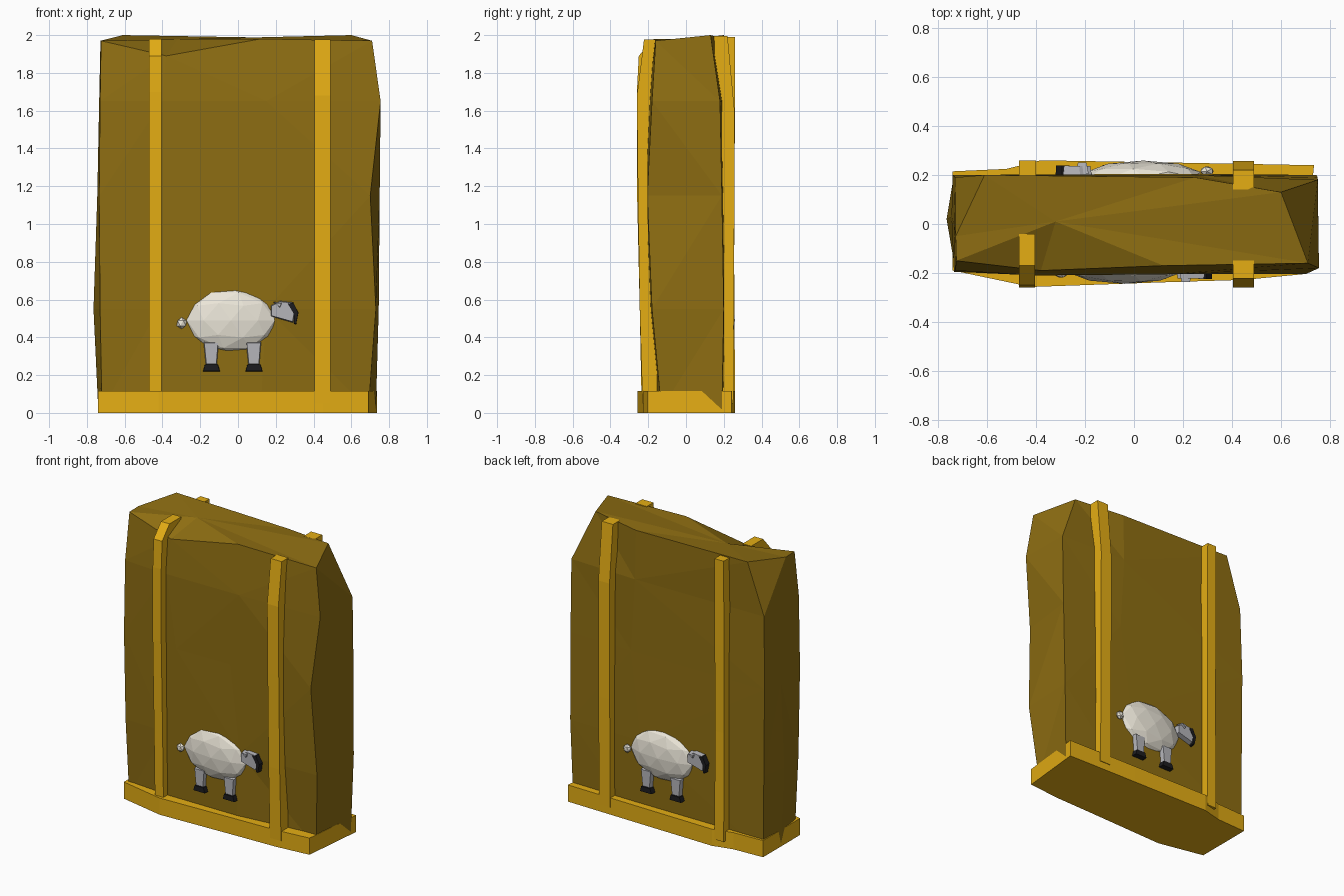
import bpy, bmesh
from mathutils import Matrix, Vector
from math import pi

if "Cube" in bpy.data.objects:
    bpy.data.objects.remove(bpy.data.objects["Cube"])


def material(name, r, g, b):
    m = bpy.data.materials.new(name)
    m.diffuse_color = (r, g, b, 1)
    m.use_nodes = True
    m.node_tree.nodes["Principled BSDF"].inputs["Base Color"].default_value = m.diffuse_color
    return m


STONE = material("dark_ochre", 0.27, 0.155, 0.006)
TRIM = material("gold_trim", 0.78, 0.42, 0.007)
WOOL = material("wool", 0.83, 0.79, 0.69)
SKIN = material("grey_skin", 0.46, 0.46, 0.49)
BLACK = material("black", 0.012, 0.012, 0.014)


def finish(name, bm, mat, matrix=Matrix()):
    bm.transform(matrix)
    bmesh.ops.recalc_face_normals(bm, faces=bm.faces)
    me = bpy.data.meshes.new(name)
    bm.to_mesh(me)
    bm.free()
    me.materials.append(mat)
    ob = bpy.data.objects.new(name, me)
    bpy.context.collection.objects.link(ob)
    return ob


def prism(name, pts, offset, mat, matrix=Matrix(), inset=1.0):
    """Extrude a closed 3D outline by offset, optionally shrinking the far end."""
    bm = bmesh.new()
    pts = [Vector(p) for p in pts]
    mid = sum(pts, Vector()) / len(pts)
    a = [bm.verts.new(p) for p in pts]
    b = [bm.verts.new(mid + (p - mid) * inset + Vector(offset)) for p in pts]
    n = len(pts)
    bm.faces.new(a)
    bm.faces.new(b)
    for i in range(n):
        bm.faces.new((a[i], a[(i + 1) % n], b[(i + 1) % n], b[i]))
    return finish(name, bm, mat, matrix)


# Hewn slab: uneven rings stacked from bottom to top, capped by a fan
levels = [0.02, 0.55, 1.15, 1.65]
top_z = [1.97, 1.89, 1.98, 1.97, 2.0, 1.985, 2.0, 1.97]
rings = [
    [(-.72, -.16), (-.38, -.19), (.12, -.19), (.69, -.13), (.73, .19), (.25, .2), (-.73, .2), (-.74, .02)],
    [(-.73, -.185), (-.42, -.197), (.15, -.195), (.73, -.18), (.745, .2), (.2, .205), (-.735, .2), (-.765, .02)],
    [(-.735, -.195), (-.33, -.207), (.08, -.2), (.70, -.205), (.75, .19), (.28, .2), (-.74, .2), (-.745, .03)],
    [(-.73, -.19), (-.4, -.21), (.15, -.205), (.755, -.18), (.75, .18), (.25, .2), (-.73, .19), (-.735, 0)],
    [(-.725, -.15), (-.38, -.19), (.12, -.17), (.71, -.16), (.60, .13), (.25, .19), (-.61, .2), (-.728, -.05)],
]
bm = bmesh.new()
rows = []
for k, ring in enumerate(rings):
    rows.append([bm.verts.new((x, y, levels[k] if k < 4 else top_z[i]))
                 for i, (x, y) in enumerate(ring)])
for lo, hi in zip(rows, rows[1:]):
    for i in range(8):
        j = (i + 1) % 8
        bm.faces.new((lo[i], lo[j], hi[j], hi[i]))
bm.faces.new(rows[0])
peak = bm.verts.new((-.32, .01, 1.978))
for i in range(8):
    bm.faces.new((rows[-1][i], rows[-1][(i + 1) % 8], peak))
bmesh.ops.triangulate(bm, faces=[f for f in bm.faces if len(f.verts) == 4])
finish("slab", bm, STONE)

# Base band
base = [(-.74, -.19), (-.42, -.257), (.15, -.237), (.45, -.228), (.69, -.205),
        (.735, .24), (.2, .25), (-.38, .26), (-.52, .225), (-.74, .215)]
prism("base_band", [(x, y, 0) for x, y in base], (0, 0, .115), TRIM)


# Vertical straps: side profile (y, z) extruded across the strap width
def strap(name, x0, x1, outer, inner):
    prism(name, [(x0, y, z) for y, z in outer + inner], (x1 - x0, 0, 0), TRIM)


strap("front_left_strap", -.47, -.405,
      [(-.235, .05), (-.245, .55), (-.26, 1.2), (-.26, 1.7), (-.25, 1.89), (-.17, 1.98)],
      [(-.04, 1.98), (-.14, 1.6), (-.14, .05)])
strap("front_right_strap", .405, .49,
      [(-.23, .05), (-.245, .55), (-.255, 1.2), (-.26, 1.68), (-.222, 1.978)],
      [(-.15, 1.978), (-.14, 1.6), (-.14, .05)])
strap("back_left_strap", -.47, -.40,
      [(.26, .05), (.255, .8), (.258, 1.4), (.26, 1.99)],
      [(.18, 1.99), (.15, 1.6), (.15, .05)])
strap("back_right_strap", .405, .49,
      [(.25, .05), (.255, .8), (.257, 1.6), (.22, 1.995)],
      [(.14, 1.995), (.14, 1.6), (.14, .05)])


# Sheep relief, one on each face (the back one turned half round)
def ball(name, loc, size, mat, matrix, detail):
    bm = bmesh.new()
    bmesh.ops.create_icosphere(bm, subdivisions=detail, radius=1)
    m = Matrix.Translation(loc) @ Matrix.Diagonal((*size, 1))
    return finish(name, bm, mat, matrix @ m)


def flat(name, pts, y_in, y_out, mat, matrix, inset=1.0):
    prism(name, [(x, y_in, z) for x, z in pts], (0, y_out - y_in, 0), mat, matrix, inset)


def sheep(side, m):
    ball(side + "_sheep_body", (-.038, -.177, .49), (.245, .067, .173), WOOL, m, 2)
    ball(side + "_sheep_tail", (-.298, -.2, .475), (.03, .022, .031), WOOL, m, 1)
    flat(side + "_sheep_head", [(.17, .57), (.22, .595), (.29, .588), (.305, .53), (.295, .475),
                                (.17, .51)], -.17, -.222, SKIN, m, .88)
    flat(side + "_sheep_muzzle", [(.262, .58), (.293, .586), (.32, .53), (.308, .468),
                                  (.296, .47), (.295, .525)], -.17, -.224, BLACK, m, .95)
    flat(side + "_sheep_ear", [(.185, .588), (.235, .582), (.225, .553)], -.19, -.236, SKIN, m, .7)
    for part, x in (("rear", -.14), ("front", .085)):
        flat(f"{side}_sheep_{part}_leg", [(x - .045, .38), (x + .04, .38), (x + .03, .25),
                                          (x - .032, .25)], -.17, -.22, SKIN, m, .85)
        flat(f"{side}_sheep_{part}_hoof", [(x - .036, .257), (x + .034, .257), (x + .046, .22),
                                           (x - .046, .22)], -.17, -.225, BLACK, m, .95)


sheep("front", Matrix())
sheep("back", Matrix.Translation((0, .015, 0)) @ Matrix.Rotation(pi, 4, 'Z'))
